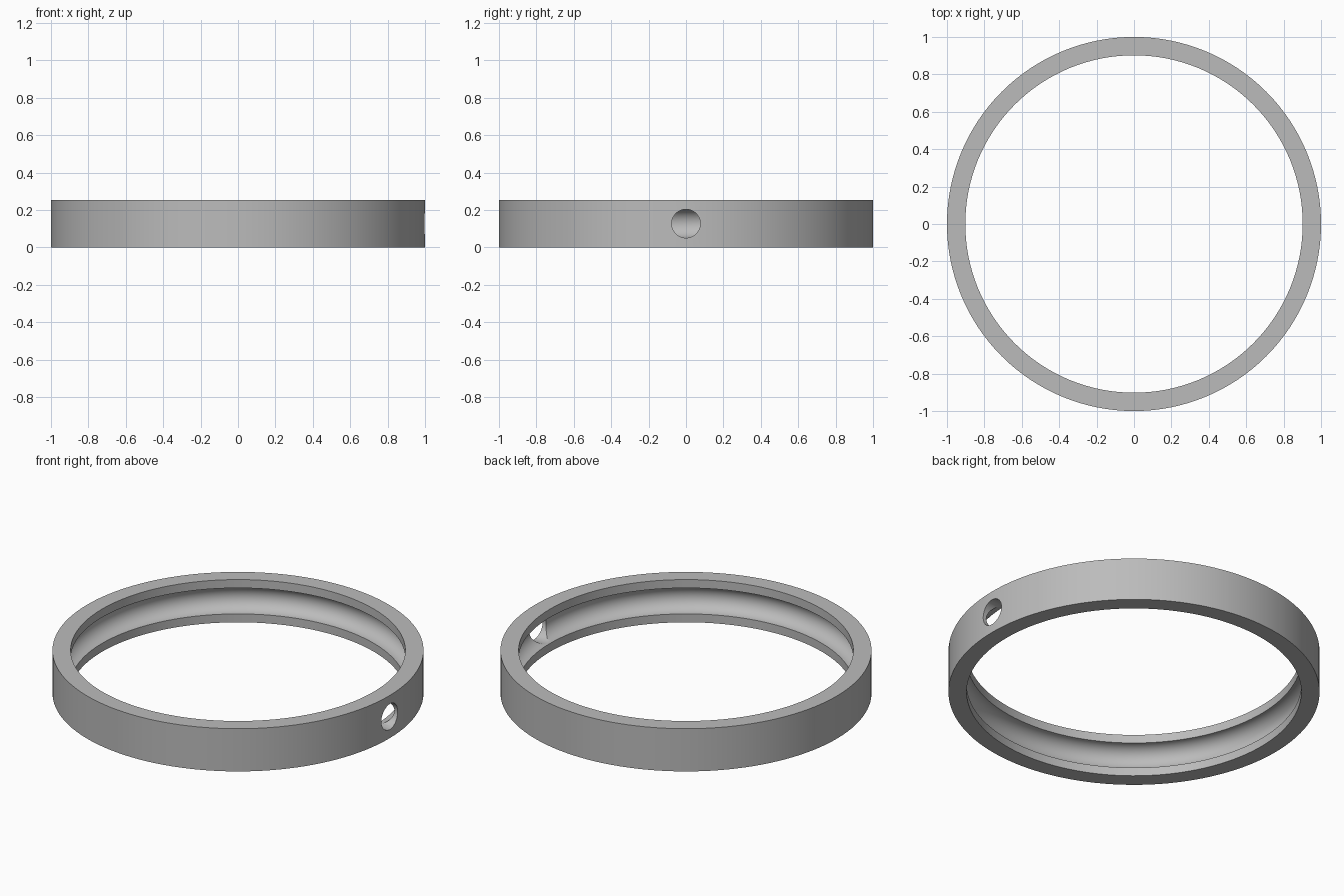
import bpy
import bmesh
from math import pi, sin, cos, radians
from mathutils import Matrix, Vector

OUTER, INNER, HEIGHT = 1.0, 0.902, 0.254
GROOVE, HOLE = 0.077, 0.0765
MID = HEIGHT / 2

cube = bpy.data.objects.get("Cube")
if cube:
    bpy.data.objects.remove(cube)

# Single flat grey
grey = bpy.data.materials.new("plain grey")
grey.use_nodes = True
colour = (0.5, 0.5, 0.5, 1)
grey.diffuse_color = colour
grey.node_tree.nodes["Principled BSDF"].inputs["Base Color"].default_value = colour


def add_object(name, bm):
    bmesh.ops.recalc_face_normals(bm, faces=bm.faces)
    mesh = bpy.data.meshes.new(name)
    bm.to_mesh(mesh)
    bm.free()
    mesh.materials.append(grey)
    obj = bpy.data.objects.new(name, mesh)
    bpy.context.collection.objects.link(obj)
    return obj


# Ring cross-section: rectangle with a half-round groove in the inner wall
steps = 20
groove = [(INNER + GROOVE * cos(a), MID + GROOVE * sin(a))
          for a in (-pi / 2 + pi * i / steps for i in range(steps + 1))]
profile = [(INNER, HEIGHT), (OUTER, HEIGHT), (OUTER, 0), (INNER, 0)] + groove

bm = bmesh.new()
verts = [bm.verts.new((r, 0, z)) for r, z in profile]
edges = [bm.edges.new((v, verts[i - 1])) for i, v in enumerate(verts)]
bmesh.ops.spin(bm, geom=verts + edges, cent=(0, 0, 0), axis=(0, 0, 1),
               angle=2 * pi, steps=128, use_merge=True)
bmesh.ops.remove_doubles(bm, verts=bm.verts, dist=0.0001)
ring = add_object("grooved_ring", bm)

# Round filling hole through the left wall into the groove
bm = bmesh.new()
place = Matrix.Translation(Vector((1, 0, MID))) @ Matrix.Rotation(pi / 2, 4, "Y")
bmesh.ops.create_cone(bm, cap_ends=True, segments=48, radius1=HOLE, radius2=HOLE,
                      depth=0.2, matrix=place)
cutter = add_object("hole_cutter", bm)

cut = ring.modifiers.new("side hole", "BOOLEAN")
cut.operation = "DIFFERENCE"
cut.solver = "EXACT"
cut.object = cutter

bpy.ops.object.select_all(action="DESELECT")
ring.select_set(True)
bpy.context.view_layer.objects.active = ring
bpy.ops.object.modifier_apply(modifier=cut.name)
bpy.data.objects.remove(cutter)
bpy.ops.object.shade_smooth_by_angle(angle=radians(30))
